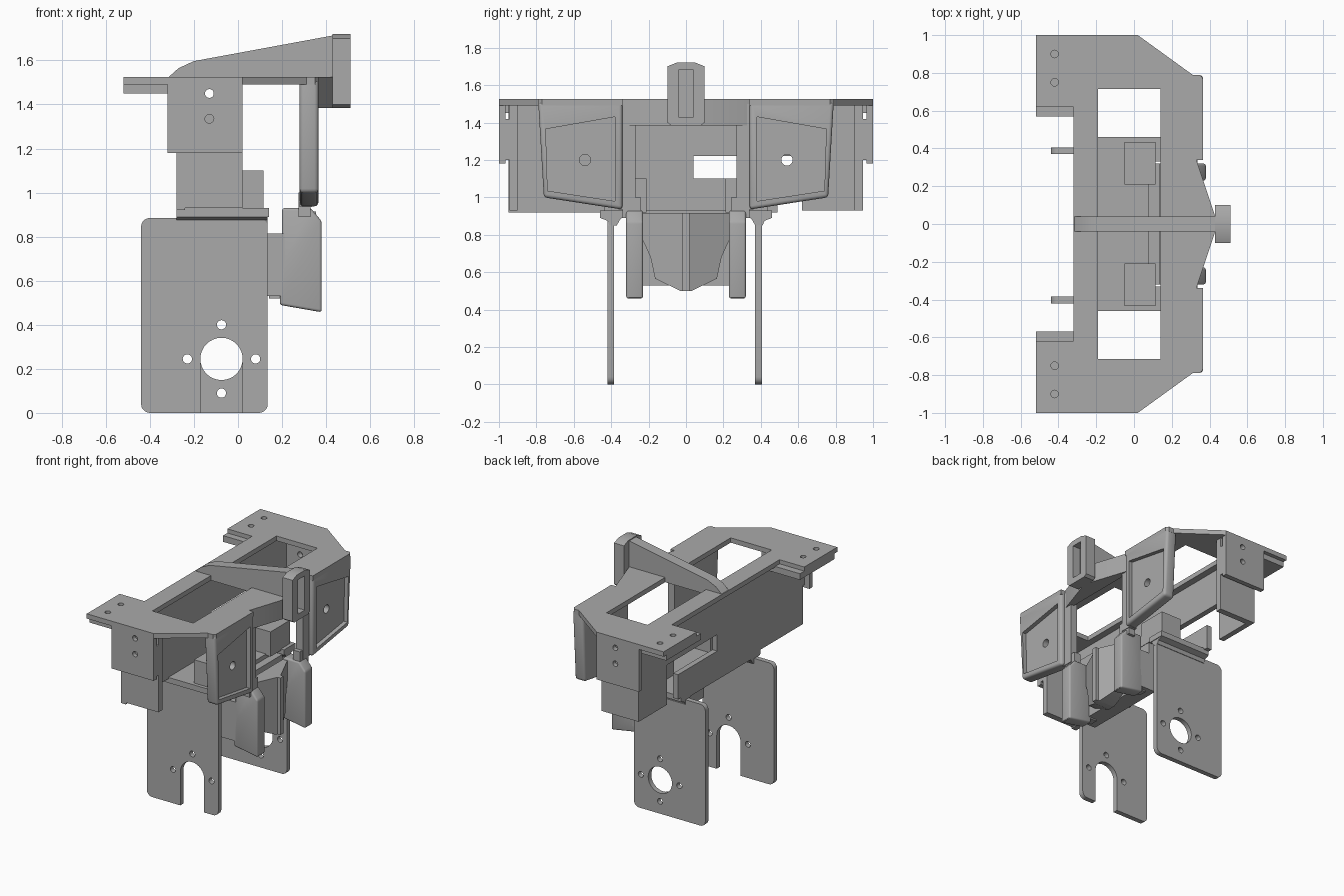
import bpy, bmesh, math
from mathutils import Vector

if "Cube" in bpy.data.objects:
    bpy.data.objects.remove(bpy.data.objects["Cube"])

grey = bpy.data.materials.new("plain_grey")
grey.use_nodes = True
COLOUR = (0.4, 0.4, 0.4, 1)
grey.diffuse_color = COLOUR
grey.node_tree.nodes["Principled BSDF"].inputs["Base Color"].default_value = COLOUR


def apply_modifiers(obj):
    bpy.context.view_layer.update()
    graph = bpy.context.evaluated_depsgraph_get()
    mesh = bpy.data.meshes.new_from_object(obj.evaluated_get(graph))
    obj.modifiers.clear()
    obj.data = mesh


def prism(name, points, axis, a, b, bevel=0):
    """Extrude a 2D outline from a to b along an axis."""
    place = {"x": lambda p, d: (d, p[0], p[1]),
             "y": lambda p, d: (p[0], d, p[1]),
             "z": lambda p, d: (p[0], p[1], d)}[axis]
    bm = bmesh.new()
    face = bm.faces.new([bm.verts.new(place(p, a)) for p in points])
    ext = bmesh.ops.extrude_face_region(bm, geom=[face])
    shift = Vector(place((0, 0), b - a))
    for v in ext["geom"]:
        if isinstance(v, bmesh.types.BMVert):
            v.co += shift
    bmesh.ops.recalc_face_normals(bm, faces=bm.faces)
    mesh = bpy.data.meshes.new(name)
    bm.to_mesh(mesh)
    bm.free()
    mesh.materials.append(grey)
    obj = bpy.data.objects.new(name, mesh)
    bpy.context.collection.objects.link(obj)
    if bevel:
        mod = obj.modifiers.new("soft_edges", "BEVEL")
        mod.width, mod.segments = bevel, 3
        apply_modifiers(obj)
    return obj


def box(name, x0, x1, y0, y1, z0, z1):
    return prism(name, [(x0, y0), (x1, y0), (x1, y1), (x0, y1)], "z", z0, z1)


def arc(cx, cy, r, start, end, n):
    steps = [math.radians(start + (end - start) * i / n) for i in range(n + 1)]
    return [(cx + r * math.cos(t), cy + r * math.sin(t)) for t in steps]


def rod(name, cx, cy, r, axis, a, b, n=20):
    return prism(name, arc(cx, cy, r, 0, 360, n)[:-1], axis, a, b)


def cut(obj, *cutters):
    for c in cutters:
        c.hide_render = True
        mod = obj.modifiers.new("cut", "BOOLEAN")
        mod.operation, mod.object, mod.solver = "DIFFERENCE", c, "EXACT"
    apply_modifiers(obj)
    for c in cutters:
        bpy.data.objects.remove(c)


def sided(points, s):
    return [(s * p, q) for p, q in points]


# Top plate with two openings and screw holes
half = [(0.43, 0.04), (0.33, 0.34), (0.365, 0.34), (0.365, 0.77), (0.35, 0.79),
        (0.31, 0.79), (0.02, 1), (-0.52, 1), (-0.52, 0.62), (-0.32, 0.62)]
plate = prism("top_plate", half + [(x, -y) for x, y in reversed(half)], "z", 1.49, 1.525)
holes = []
for s in (1, -1):
    y0, y1 = sorted((s * 0.04, s * 0.715))
    holes.append(box("opening", -0.19, 0.14, y0, y1, 1.4, 1.6))
    for y in (0.9, 0.75):
        holes.append(rod("screw", -0.42, s * y, 0.02, "z", 1.4, 1.6))
cut(plate, *holes)

# Nose wedge under the plate
prism("nose_wedge", [(0.31, -0.34), (0.33, -0.34), (0.43, -0.04), (0.43, 0.04),
                     (0.33, 0.34), (0.31, 0.34)], "z", 1.385, 1.5)

# Crest and slotted front block
prism("crest_fin", [(-0.32, 1.52), (-0.27, 1.565), (-0.2, 1.597), (0.44, 1.715), (0.44, 1.5)],
      "y", -0.04, 0.04)
block = prism("crest_block", [(-0.1, 1.4), (-0.08, 1.385), (0.08, 1.385), (0.1, 1.4),
                              (0.1, 1.7), (0.05, 1.72), (-0.05, 1.72), (-0.1, 1.7)], "x", 0.43, 0.51)
cut(block, box("slot", 0.45, 0.6, -0.04, 0.04, 1.43, 1.68))

# Back wall with a side notch
box("back_wall_low", -0.28, -0.24, -0.95, 0.49, 0.92, 1.1)
box("back_wall_middle", -0.28, -0.24, -0.95, 0.04, 1.1, 1.22)
box("back_wall_top", -0.28, -0.24, -0.95, 0.93, 1.22, 1.5)
box("back_wall_end", -0.28, -0.24, 0.62, 0.93, 0.93, 1.22)

# Floor
prism("floor", [(-0.28, -0.46), (0.14, -0.46), (0.14, -0.33), (0.08, -0.33), (0.08, 0.33),
                (0.14, 0.33), (0.14, 0.46), (-0.28, 0.46)], "z", 0.89, 0.93)

for s in (1, -1):
    side = "left" if s > 0 else "right"

    def span(a, b):
        return sorted((s * a, s * b))

    # Shoulder step, end wall and outer tab
    box(side + "_step", -0.52, -0.28, *span(0.57, 0.97), 1.45, 1.495)
    for name, x0, y0, y1, z0 in (("_end_wall", -0.28, 0.9, 0.945, 0.93),
                                 ("_end_tab", -0.32, 0.945, 1.0, 1.18)):
        if z0 > 1:
            y0 = 0.965
        wall = box(side + name, x0, 0.02, *span(y0, y1), z0, 1.495)
        cut(wall, *[rod("screw", -0.13, z, 0.02, "y", *span(0.8, 1.1)) for z in (1.45, 1.335)])
    box(side + "_tab_spacer", -0.28, 0.02, *span(0.94, 0.97), 1.2, 1.42)

    # Recessed eye panel
    outline = [(0.34, 0.935), (0.76, 1.0), (0.79, 1.51), (0.34, 1.51)]
    panel = prism(side + "_eye_panel", sided(outline, s), "x", 0.28, 0.365, 0.018)
    recess = [(0.38, 0.98), (0.74, 1.035), (0.75, 1.365), (0.38, 1.43)]
    cut(panel, prism("recess", sided(recess, s), "x", 0.335, 0.5),
        rod("pupil", s * 0.54, 1.2, 0.03, "x", 0.2, 0.5))
    box(side + "_eye_post", 0.28, 0.335, *span(0.27, 0.36), 0.935, 1.5)
    box(side + "_eye_link", 0.275, 0.33, *span(0.24, 0.34), 0.89, 1.0)

    # Inner box on the floor
    box(side + "_inner_box", -0.05, 0.115, *span(0.21, 0.435), 0.92, 1.1)

    # Leg plate with round or open axle cutout
    mid = s * 0.395 - 0.007
    leg_outline = (arc(-0.4, 0.04, 0.04, 180, 270, 5) + arc(0.095, 0.04, 0.04, 270, 360, 5)
                   + arc(0.095, 0.845, 0.04, 0, 90, 5) + arc(-0.4, 0.845, 0.04, 90, 180, 5))
    leg = prism(side + "_leg", leg_outline, "y", mid - 0.018, mid + 0.018)
    a, b = mid - 0.1, mid + 0.1
    cuts = [rod("screw", x, z, 0.021, "y", a, b)
            for x, z in ((-0.23, 0.245), (0.08, 0.245), (-0.075, 0.4))]
    if s > 0:
        cuts += [rod("axle", -0.075, 0.245, 0.096, "y", a, b, 32),
                 rod("screw", -0.075, 0.09, 0.021, "y", a, b)]
    else:
        cuts.append(prism("axle_slot", arc(-0.075, 0.245, 0.096, 0, 180, 16)
                          + [(-0.171, -0.1), (0.021, -0.1)], "y", a, b))
    cut(leg, *cuts)
    prism(side + "_leg_flange", sided([(0.33, 0.9), (0.35, 0.885), (0.37, 0.85), (0.41, 0.85),
                                       (0.42, 0.875), (0.46, 0.89), (0.46, 0.9)], s), "x", -0.28, 0.135)

    # Cheek plate
    prism(side + "_cheek", [(0.2, 0.93), (0.33, 0.93), (0.38, 0.87), (0.38, 0.457), (0.19, 0.49),
                            (0.19, 0.6), (0.2, 0.7)], "y", *span(0.23, 0.32), 0.012)
    box(side + "_cheek_nub", 0.14, 0.2, *span(0.23, 0.29), 0.52, 0.6)

# Chest core and pointed mouth wedge with a central ridge
box("chest_core", 0.08, 0.21, -0.32, 0.32, 0.53, 0.815)
box("chest_bridge", 0.08, 0.135, -0.32, 0.32, 0.8, 0.9)
mouth = [(0.0, 0.915), (0.235, 0.915), (0.235, 0.78), (0.19, 0.68), (0.165, 0.565), (0.03, 0.5), (0.0, 0.5)]
for s in (1, -1):
    wedge = prism("mouth_wedge_" + ("left" if s > 0 else "right"), sided(mouth, s), "x", 0.2, 0.25)
    for v in wedge.data.vertices:
        if v.co.x > 0.22:
            v.co.x = 0.34 - 0.45 * abs(v.co.y)
box("mouth_ridge", 0.2, 0.355, -0.018, 0.018, 0.5, 0.915)

# Sharp edges stay flat, curved ones become smooth
bpy.ops.object.select_all(action="DESELECT")
for obj in bpy.context.scene.objects:
    if obj.type == "MESH":
        obj.select_set(True)
        bpy.context.view_layer.objects.active = obj
bpy.ops.object.shade_smooth_by_angle(angle=math.radians(30))
